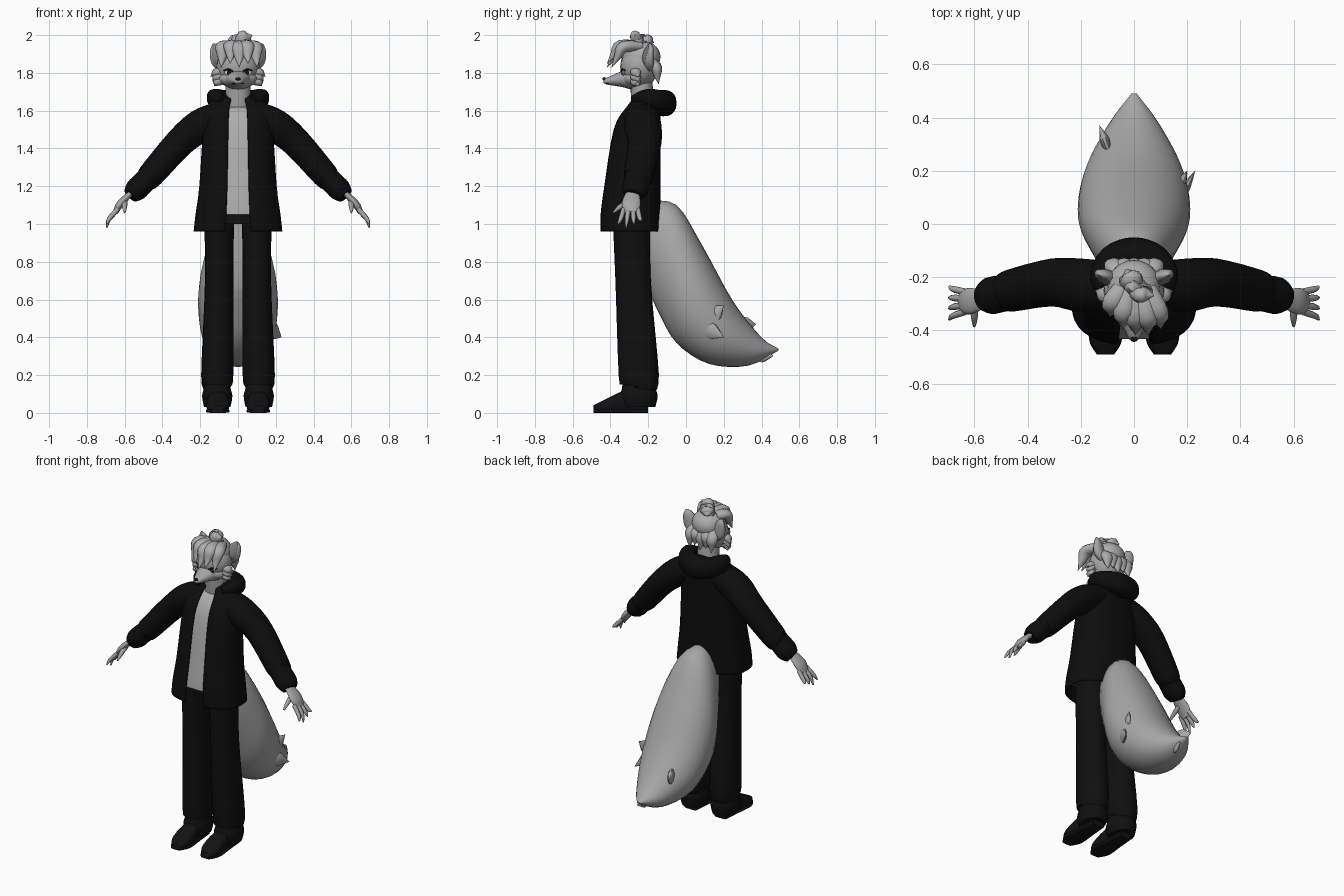
import bpy, bmesh, math
from mathutils import Vector as V

if "Cube" in bpy.data.objects:
    bpy.data.objects.remove(bpy.data.objects["Cube"])


def material(name, value):
    mat = bpy.data.materials.new(name)
    mat.use_nodes = True
    colour = (value, value, value, 1)
    mat.diffuse_color = colour
    mat.node_tree.nodes["Principled BSDF"].inputs["Base Color"].default_value = colour
    return mat


FUR = material("grey fur", .38)
HAIR = material("light grey hair", .42)
SHIRT = material("grey shirt cloth", .42)
INNER = material("dark grey inner ear", .22)
CLOTH = material("black jacket cloth", .004)
PANTS = material("black trouser cloth", .005)
LEATHER = material("black shoe leather", .006)
DARK = material("black nose and eyes", .008)
PALE = material("pale eye", .6)
X, Y, Z = V((1, 0, 0)), V((0, 1, 0)), V((0, 0, 1))


def finish(name, bm, mat):
    bmesh.ops.recalc_face_normals(bm, faces=bm.faces)
    mesh = bpy.data.meshes.new(name)
    bm.to_mesh(mesh)
    bm.free()
    mesh.materials.append(mat)
    mesh.shade_smooth()
    mesh.set_sharp_from_angle(angle=math.radians(55))
    part = bpy.data.objects.new(name, mesh)
    bpy.context.collection.objects.link(part)
    return part


def smooth(keys, steps=4):
    """Run a smooth spline through key tuples of any length."""
    keys = [V(key) for key in keys]
    padded = [keys[0]] + keys + [keys[-1]]
    points = []
    for a, b, c, d in zip(padded, padded[1:], padded[2:], padded[3:]):
        for i in range(steps):
            t = i / steps
            bend = (a * 2 - b * 5 + c * 4 - d) * t * t + (b * 3 - a - c * 3 + d) * t ** 3
            points.append(b + ((c - a) * t + bend) / 2)
    return points + [keys[-1]]


def loft(name, rings, mat, sides=20, power=1, gap=0):
    """Skin rings of (centre, u, v); a gap leaves the -v side open."""
    bm = bmesh.new()
    box = lambda t: math.copysign(abs(t) ** power, t)
    spans = sides - 1 if gap else sides
    rows = []
    for centre, u, v in rings:
        angles = [gap + (math.tau - 2 * gap) * i / spans for i in range(sides)]
        rows.append([bm.verts.new(centre + u * box(math.sin(a)) - v * box(math.cos(a))) for a in angles])
    for low, high in zip(rows, rows[1:]):
        for i in range(spans):
            j = (i + 1) % sides
            bm.faces.new((low[i], low[j], high[j], high[i]))
    if not gap:
        bm.faces.new(rows[0])
        bm.faces.new(rows[-1])
    return finish(name, bm, mat)


def tube(name, keys, mat, side=X, flat=1, **options):
    """Keys are (x, y, z, half width along side); flat is thickness over width."""
    path = smooth(keys)
    points = [p.xyz for p in path]
    rings = []
    for i, (point, key) in enumerate(zip(points, path)):
        along = (points[min(i + 1, len(points) - 1)] - points[max(i - 1, 0)]).normalized()
        wide = (side - along * side.dot(along)).normalized()
        width = max(key.w, .002)
        rings.append((point, wide * width, along.cross(wide) * width * flat))
    return loft(name, rings, mat, **options)


def tuft(name, root, bend, tip, width, mat, side=X, flat=.75):
    """Pointed lock of fur that curves from root towards tip."""
    root, bend, tip = V(root), V(bend), V(tip)
    middle = (root + tip) / 4 + bend / 2
    keys = [(*root, width * .8), (*middle, width), (*(middle + tip) / 2, width * .6), (*tip, 0)]
    return tube(name, keys, mat, side, flat, sides=10)


def ball(name, centre, radii, mat):
    bm = bmesh.new()
    bmesh.ops.create_uvsphere(bm, u_segments=24, v_segments=14, radius=1)
    bmesh.ops.scale(bm, vec=radii, verts=bm.verts)
    bmesh.ops.translate(bm, vec=centre, verts=bm.verts)
    return finish(name, bm, mat)


def level(z, half_width, depth, inset=0):
    """Horizontal body section measured forward from the back of the jacket."""
    back = -.14
    return V((0, back - depth / 2, z)), X * (half_width - inset), Y * (depth / 2 - inset)


# Open jacket, shirt and hips
coat = smooth([(.96, .23, .31), (1.05, .22, .31), (1.2, .2, .29), (1.5, .18, .24),
               (1.62, .16, .17), (1.69, .09, .11)])
jacket = loft("jacket", [level(*row) for row in coat], CLOTH, sides=36, power=.8, gap=math.radians(12))
lining = jacket.modifiers.new("thickness", "SOLIDIFY")
lining.thickness = .01
lining.offset = 0
covered = [row for row in coat if 1.04 < row.x < 1.63]
loft("shirt", [level(*row, inset=.016) for row in covered], SHIRT, sides=28, power=.8)
loft("hips", [level(z, .21, .3, inset=.05) for z in (1, 1.1)], PANTS, power=.8)
tube("neck", [(0, -.22, 1.58, .07), (0, -.24, 1.77, .065)], FUR, flat=.9)

# Folded hood, mirrored around the neck
collar = [(.08, -.28, 1.66, .02), (.12, -.21, 1.67, .045), (.08, -.14, 1.65, .06)]
mirrored = [(-x, y, z, r) for x, y, z, r in reversed(collar)]
tube("hood", collar + [(0, -.12, 1.64, .07)] + mirrored, CLOTH, Z, power=.85)

for sign, tag in ((1, "left_"), (-1, "right_")):
    def limb(name, keys, *args, **options):
        tube(tag + name, [(sign * x, *rest) for x, *rest in keys], *args, **options)

    def flank(x, y, z):
        return sign * x, y, z

    # Sleeve with a gathered cuff
    limb("sleeve", [(.1, -.23, 1.57, .09), (.2, -.23, 1.52, .1), (.31, -.22, 1.43, .09),
                    (.46, -.25, 1.26, .08), (.49, -.26, 1.23, .07), (.54, -.27, 1.18, .07),
                    (.57, -.28, 1.15, .05)], CLOTH, Y, flat=.87)

    # Hand with four fingers and a thumb
    limb("palm", [(.55, -.28, 1.18, .03), (.62, -.29, 1.11, .05), (.65, -.29, 1.06, .035)], FUR, Y, flat=.4)
    for k in range(4):
        knuckle, tip, end = -.33 + k * .025, -.36 + k * .042, .98 + .02 * abs(k - 1)
        limb(f"finger_{k + 1}", [(.635, knuckle, 1.08, .013), (.68, (knuckle + tip) / 2, 1.03, .012),
                                 (.695, tip, end, .004)], FUR, Y, sides=8)
    limb("thumb", [(.6, -.3, 1.12, .016), (.6, -.35, 1.09, .013), (.6, -.385, 1.06, .005)], FUR, sides=8)

    # Trouser leg with folds at the ankle
    limb("trouser_leg", [(.1, -.29, 1.08, .08), (.1, -.28, .7, .075), (.11, -.25, .2, .085),
                         (.11, -.25, .14, .07), (.11, -.25, .09, .08), (.11, -.25, .03, .07)],
         PANTS, flat=1.25, power=.9)

    # Shoe and sole share one outline of (y, half width, height)
    foot = smooth([(-.49, .03, .04), (-.43, .06, .07), (-.31, .05, .12), (-.2, .04, .08)])
    middle = X * sign * .107
    loft(tag + "shoe", [(middle + Y * y + Z * h / 2, X * w, Z * h / 2) for y, w, h in foot], LEATHER, power=.7)
    loft(tag + "sole", [(middle + Y * y + Z * .01, X * (w + .003), Z * .01) for y, w, h in foot],
         LEATHER, power=.5)

    # Ear with a darker inside
    ear = [(.07, -.2, 1.83, .035), (.1, -.2, 1.87, .047), (.12, -.19, 1.93, .03), (.13, -.19, 1.955, .005)]
    outward = X * sign + Y * .35
    limb("ear", ear, FUR, outward, flat=.6)
    limb("inner_ear", [(x, y - r * .55, z, r * .7) for x, y, z, r in ear], INNER, outward, flat=.2)

    # Cheek tufts, eye and eyelid
    for k in range(3):
        z = 1.81 - k * .025
        tuft(f"{tag}cheek_tuft_{k + 1}", flank(.07, -.27, z), flank(.12, -.27, z),
             flank(.145 - k * .01, -.25, z - .03), .03, FUR, Y)
    ball(tag + "eye_white", flank(.05, -.33, 1.8), (.021, .008, .015), PALE)
    ball(tag + "pupil", flank(.047, -.335, 1.8), (.012, .007, .014), DARK)
    limb("eyelid", [(.026, -.343, 1.807, .003), (.048, -.339, 1.818, .005), (.077, -.32, 1.813, .003)],
         DARK, Z, sides=8)

# Head, muzzle and nose
ball("head", (0, -.248, 1.83), (.114, .1, .11), FUR)
ball("jaw", (0, -.27, 1.77), (.105, .075, .05), FUR)
tube("muzzle", [(0, -.29, 1.77, .085), (0, -.34, 1.766, .06), (0, -.42, 1.756, .025), (0, -.437, 1.756, .01)],
     FUR, flat=.7)
ball("nose", (0, -.433, 1.768), (.014, .01, .009), DARK)
tube("mouth", [(-.03, -.41, 1.743, .002), (0, -.434, 1.747, .002), (.03, -.41, 1.743, .002)], DARK, Z, sides=6)

# Hair: cap, swept fringe, crown tufts and ragged nape
ball("hair_cap", (0, -.235, 1.885), (.1, .1, .085), HAIR)
for k in range(5):
    x = -.09 + k * .048
    reach = -.42 + 5 * (x - .03) ** 2
    tuft(f"fringe_tuft_{k + 1}", (x / 2, -.24, 1.94), (x, reach + .05, 1.99),
         (x, reach, 1.83 + .02 * (k % 2)), .042, HAIR)
for k, lean in enumerate((.075, .02, -.03)):
    tuft(f"crown_tuft_{k + 1}", (lean / 2, -.24, 1.92), (0, -.27 + k * .03, 2),
         (lean, -.27 + k * .05, 2 - k * .02), .045, HAIR)
for k in range(-2, 3):
    x = k * .04
    tuft(f"nape_tuft_{k + 3}", (x * .7, -.2, 1.87), (x, -.145, 1.85), (x, -.145, 1.74 + .02 * (k % 2)), .04, HAIR)

# Bushy tail: upper (y, z), lower (y, z) and half width
outline = smooth([(-.2, 1.12, -.2, .66, .1), (-.05, 1.1, -.15, .54, .16), (.09, .88, -.05, .37, .21),
                  (.25, .59, .12, .26, .19), (.4, .4, .33, .25, .1), (.49, .34, .49, .33, .01)])
loft("tail", [(V((0, (a + c) / 2, (b + d) / 2)), X * w, V((0, a - c, b - d)) / 2)
              for a, b, c, d, w in outline], FUR, sides=28)
points = {"lower_side": ((.15, .06, .47), (.23, .2, .4)), "upper_side": ((.15, .1, .48), (.2, .2, .57)),
          "back": ((-.09, .26, .46), (-.13, .37, .47)), "end": ((.01, .36, .32), (.03, .46, .3))}
for place, (root, tip) in points.items():
    tuft(f"tail_{place}_tuft", root, (V(root) + V(tip)) / 2, tip, .045, FUR, Z, flat=.4)
